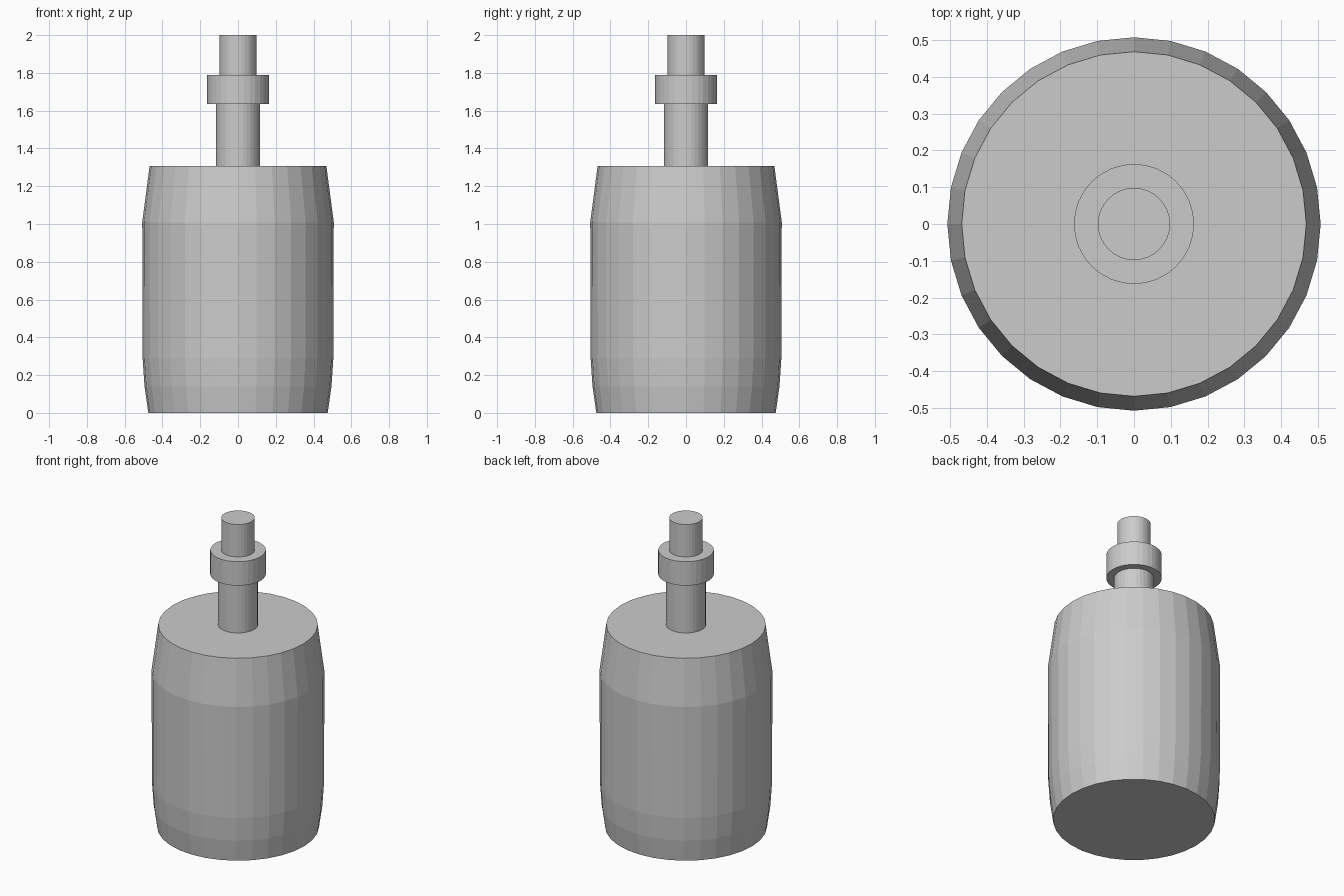
import bpy, bmesh
from math import cos, sin, tau

if "Cube" in bpy.data.objects:
    bpy.data.objects.remove(bpy.data.objects["Cube"])

SIDES = 32


def turned(name, profile):
    """Closed solid of revolution from (radius, z) points, bottom to top."""
    bm = bmesh.new()
    rings = [[bm.verts.new((r * cos(tau * i / SIDES), r * sin(tau * i / SIDES), z))
              for i in range(SIDES)] for r, z in profile]
    for low, high in zip(rings, rings[1:]):
        for i in range(SIDES):
            j = (i + 1) % SIDES
            bm.faces.new((low[i], low[j], high[j], high[i]))
    bm.faces.new(rings[0][::-1])
    bm.faces.new(rings[-1])
    mesh = bpy.data.meshes.new(name)
    bm.to_mesh(mesh)
    bm.free()
    obj = bpy.data.objects.new(name, mesh)
    bpy.context.collection.objects.link(obj)
    return obj


# Barrel-shaped body with tapered ends
turned("body", [(0.475, 0), (0.495, 0.14), (0.505, 0.29),
                (0.507, 1.01), (0.468, 1.307)])

# Neck, collar and stem as one stepped turning
turned("neck_and_collar", [(0.117, 1.307), (0.117, 1.635), (0.163, 1.635),
                           (0.163, 1.79), (0.098, 1.79), (0.098, 2.0)])
